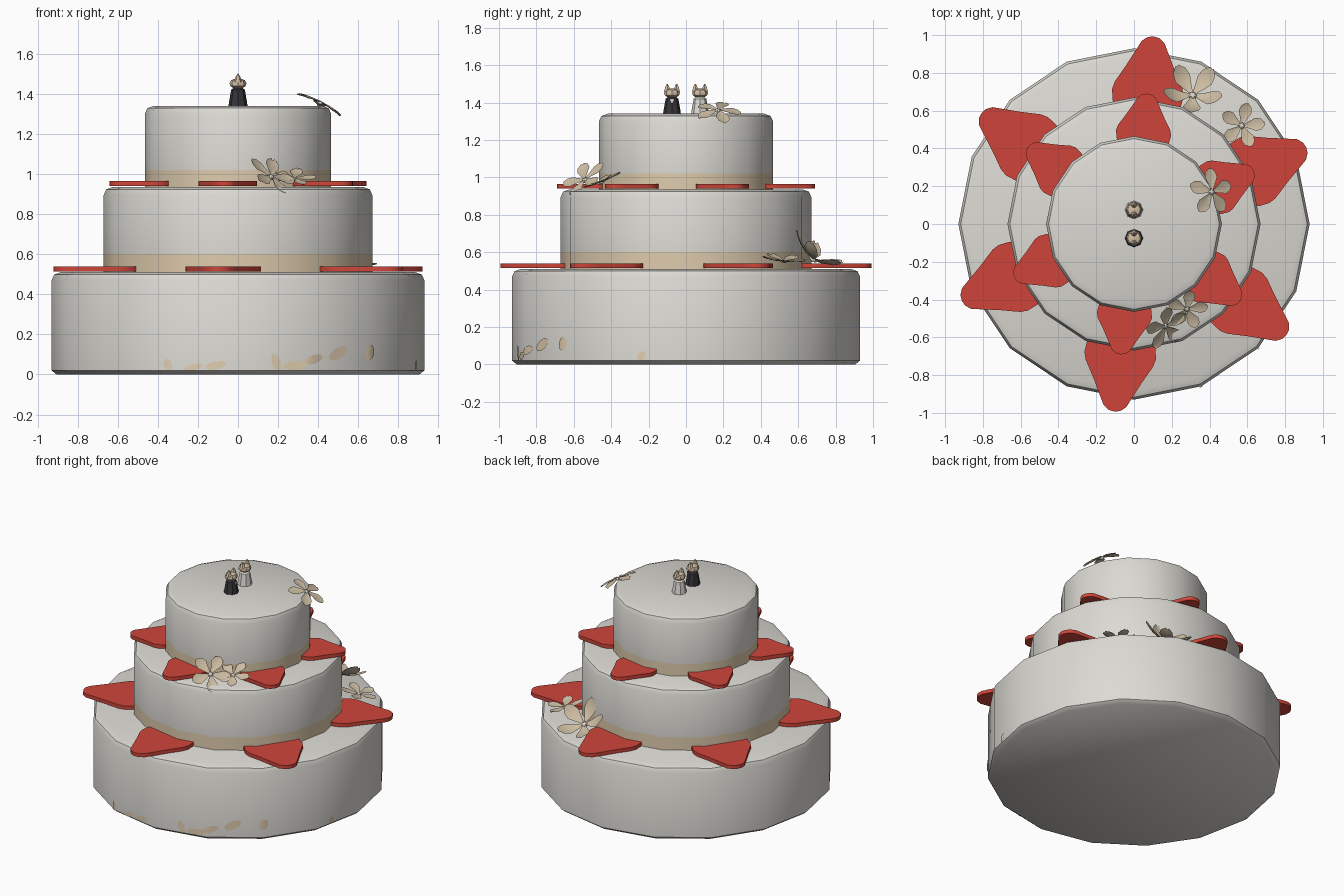
import bpy, bmesh, math
from mathutils import Vector, Matrix

if "Cube" in bpy.data.objects:
    bpy.data.objects.remove(bpy.data.objects["Cube"])

def mat(name, r, g, b):
    m = bpy.data.materials.new(name)
    m.diffuse_color = (r, g, b, 1)
    m.use_nodes = True
    m.node_tree.nodes["Principled BSDF"].inputs["Base Color"].default_value = m.diffuse_color
    return m

ICING = mat("white icing", 0.72, 0.70, 0.655)
RIBBON = mat("cream ribbon", 0.74, 0.60, 0.42)
RED = mat("red petal", 0.62, 0.06, 0.042)
FLOWER = mat("beige flower", 0.60, 0.50, 0.36)
SUIT = mat("dark suit", 0.035, 0.035, 0.04)
SKIN = mat("beige skin", 0.66, 0.52, 0.37)

def finish(name, bm, mats, smooth=40):
    bmesh.ops.recalc_face_normals(bm, faces=bm.faces)
    me = bpy.data.meshes.new(name)
    bm.to_mesh(me)
    bm.free()
    for m in mats:
        me.materials.append(m)
    if smooth:
        me.polygons.foreach_set("use_smooth", [True] * len(me.polygons))
        me.set_sharp_from_angle(angle=math.radians(smooth))
    ob = bpy.data.objects.new(name, me)
    bpy.context.collection.objects.link(ob)
    return ob

def lathe(name, profile, n, mats, pick=lambda z: 0, at=(0, 0)):
    """Closed solid of revolution; pick chooses a material by face height."""
    bm = bmesh.new()
    rings = [[bm.verts.new((at[0] + r * math.cos(2 * math.pi * k / n),
                            at[1] + r * math.sin(2 * math.pi * k / n), z))
              for k in range(n)] for r, z in profile]
    for a, b in zip(rings, rings[1:]):
        for k in range(n):
            bm.faces.new((a[k], a[k - 1], b[k - 1], b[k]))
    bm.faces.new(rings[0])
    bm.faces.new(rings[-1])
    for f in bm.faces:
        f.material_index = pick(f.calc_center_median().z)
    return finish(name, bm, mats)

# --- three tiers, the upper two with a ribbon at the base
def tier(name, r, z0, z1, band=0):
    prof = [(r - 0.025, z0), (r, z0 + 0.02)]
    if band:
        prof = [(r, z0), (r, band)]
    prof += [(r, z1 - 0.04), (r - 0.013, z1 - 0.012), (r - 0.045, z1)]
    lathe(name, prof, 16, [ICING, RIBBON], lambda z: 1 if z0 + 0.001 < z < band else 0)

tier("bottom_tier", 0.93, 0.0, 0.51)
tier("middle_tier", 0.67, 0.505, 0.935, 0.60)
tier("top_tier", 0.465, 0.93, 1.34, 1.02)

# --- red petals: rounded triangles, six around each ledge
HALF = [(0.998, 0.0), (0.993, 0.03), (0.97, 0.06), (0.92, 0.085), (0.83, 0.13),
        (0.74, 0.18), (0.70, 0.19), (0.64, 0.182), (0.58, 0.14), (0.55, 0.06)]

def red_petals(name, radial, side, z):
    outline = HALF + [(x, -y) for x, y in reversed(HALF[1:])]
    for i in range(6):
        bm = bmesh.new()
        rot = Matrix.Rotation(math.radians(24 + 60 * i), 4, 'Z')
        vs = [bm.verts.new(rot @ Vector((x * radial, y * side, z))) for x, y in outline]
        f = bm.faces.new(vs)
        ext = bmesh.ops.extrude_face_region(bm, geom=[f])
        bmesh.ops.translate(bm, vec=(0, 0, 0.025),
                            verts=[g for g in ext["geom"] if isinstance(g, bmesh.types.BMVert)])
        finish(f"{name}_{i + 1}", bm, [RED])

red_petals("lower_petal", 1.0, 1.0, 0.514)
red_petals("upper_petal", 0.695, 0.77, 0.94)

# --- five-petal sugar flowers
def flower(name, center, normal, size, cup, spin=0):
    bm = bmesh.new()
    rot = Vector((0, 0, 1)).rotation_difference(Vector(normal).normalized()).to_matrix()
    c = Vector(center)
    widths = [(0.06, 0.05), (0.35, 0.17), (0.62, 0.29), (0.85, 0.24), (1.0, 0.07)]
    for i in range(5):
        a = math.radians(spin + 72 * i)
        turn = Matrix.Rotation(a, 3, 'Z')
        rows = []
        for t, w in widths:
            h = cup * t * t
            rows.append([bm.verts.new(c + rot @ turn @ (size * Vector((t, s * w, h + 0.06 * s * s))))
                         for s in (-1, 0, 1)])
        for p, q in zip(rows, rows[1:]):
            for k in (0, 1):
                bm.faces.new((p[k], q[k], q[k + 1], p[k + 1]))
    # pale centre
    n0 = len(bm.faces)
    m = Matrix.Translation(c) @ rot.to_4x4() @ Matrix.Diagonal((1, 1, 0.5, 1))
    bmesh.ops.create_icosphere(bm, subdivisions=1, radius=size * 0.16, matrix=m)
    bm.faces.ensure_lookup_table()
    for f in bm.faces[n0:]:
        f.material_index = 1
    finish(name, bm, [FLOWER, ICING], 60)

flower("top_flower", (0.41, 0.17, 1.356), (0.45, 0.05, 0.9), 0.125, -0.12, 20)
flower("front_flower_right", (0.28, -0.45, 0.975), (0.1, -0.35, 0.9), 0.11, 0.1, 10)
flower("front_flower_left", (0.165, -0.54, 0.985), (0.5, -0.5, 0.7), 0.13, 0.1, 100)
flower("back_flower_upright", (0.31, 0.68, 0.56), (0.05, 0.55, 0.8), 0.16, 0.45, 50)
flower("back_flower_flat", (0.57, 0.52, 0.55), (0.15, 0.1, 0.95), 0.12, 0.15, 5)

# --- painted petals wrapped on the bottom tier: x, z, half width, half height, tilt
def wrapped_petal(i, deg, z, w, h, tilt):
    bm = bmesh.new()
    step = math.pi / 8
    ct, st = math.cos(math.radians(tilt)), math.sin(math.radians(tilt))

    def put(u, v):
        a = math.radians(deg) + (u * ct - v * st) / 0.93
        r = 0.93 * math.cos(step / 2) / math.cos(a % step - step / 2) + 0.005
        return bm.verts.new((r * math.cos(a), r * math.sin(a), max(0.02, z + u * st + v * ct)))
    rings = [[put(w * s * math.cos(k * math.pi / 6), h * s * math.sin(k * math.pi / 6))
              for k in range(12)] for s in (0.5, 1)]
    bm.faces.new(rings[0])
    for k in range(12):
        bm.faces.new((rings[0][k], rings[0][k - 1], rings[1][k - 1], rings[1][k]))
    ob = finish(f"wrapped_petal_{i}", bm, [RIBBON])
    # make sure the plate faces outwards
    if ob.data.polygons[0].normal.dot(ob.data.polygons[0].center) < 0:
        ob.data.flip_normals()

for i, p in enumerate([(-112, 0.05, 0.03, 0.02, 110), (-104, 0.035, 0.05, 0.016, 15),
                       (-97, 0.045, 0.055, 0.02, 10), (-78, 0.06, 0.045, 0.022, 110),
                       (-72, 0.045, 0.06, 0.022, 5), (-66, 0.075, 0.055, 0.022, 15),
                       (-57, 0.105, 0.06, 0.028, 25), (-45, 0.11, 0.038, 0.03, 70),
                       (-15, 0.045, 0.028, 0.02, 60)]):
    wrapped_petal(i + 1, *p)

# --- couple on top: tapered body, round head with two little points
def figure(name, y, cloth):
    lathe(name + "_body", [(0.048, 1.338), (0.043, 1.37), (0.034, 1.42), (0.018, 1.432)],
          8, [cloth], at=(0, y))
    lathe(name + "_head", [(0.018, 1.425), (0.038, 1.438), (0.042, 1.452), (0.034, 1.468),
                           (0.012, 1.476)], 8, [SKIN], at=(0, y))
    for s in (-1, 1):
        lathe(f"{name}_point_{'a' if s < 0 else 'b'}",
              [(0.02, 1.46), (0.013, 1.482), (0.003, 1.5)], 6, [SKIN], at=(0, y + s * 0.025))

figure("dark_figure", -0.075, SUIT)
figure("white_figure", 0.075, ICING)

# shirt front plate on the dark figure
bm = bmesh.new()
bm.faces.new([bm.verts.new(v) for v in ((0.041, -0.075, 1.395), (0.037, -0.063, 1.42),
                                        (0.037, -0.087, 1.42))])
shirt = finish("shirt_front", bm, [ICING], 0)
